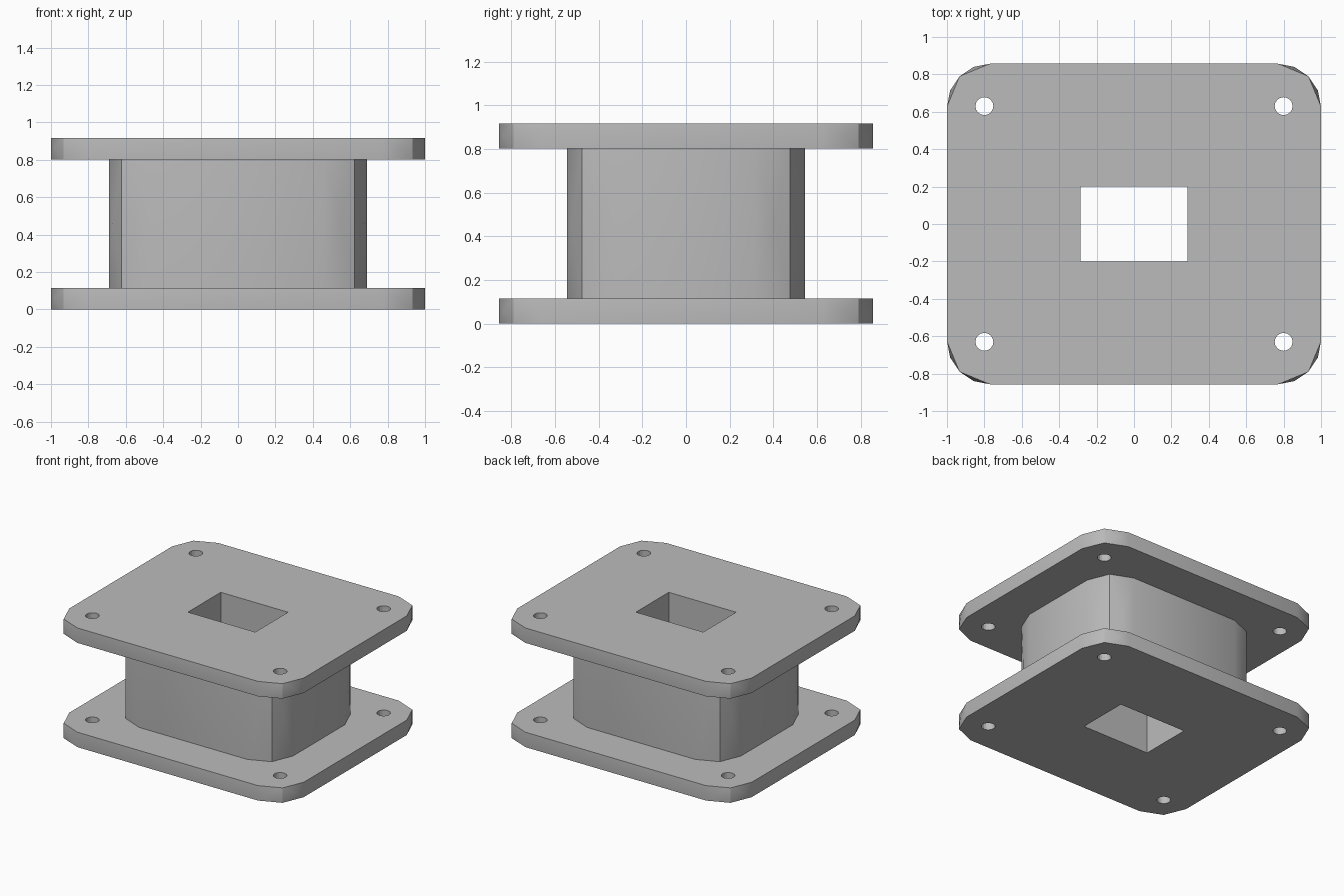
import bpy
import bmesh
from math import sin, cos, pi, radians

old = bpy.data.objects.get("Cube")
if old:
    bpy.data.objects.remove(old, do_unlink=True)

# Single grey material
grey = bpy.data.materials.new("plain grey")
grey.use_nodes = True
colour = (0.5, 0.5, 0.5, 1)
grey.diffuse_color = colour
grey.node_tree.nodes["Principled BSDF"].inputs["Base Color"].default_value = colour

RADIUS = 0.23
WINDOW = [(-0.287, -0.2), (0.287, -0.2), (0.287, 0.2), (-0.287, 0.2)]


def rounded_rectangle(hx, hy):
    """Outline whose corners are two-segment arcs."""
    points = []
    for i, (sx, sy) in enumerate([(1, 1), (-1, 1), (-1, -1), (1, -1)]):
        for step in range(3):
            a = i * pi / 2 + step * pi / 4
            points.append((sx * (hx - RADIUS) + RADIUS * cos(a),
                           sy * (hy - RADIUS) + RADIUS * sin(a)))
    return points


def circle(cx, cy, r, sides=16):
    return [(cx + r * cos(2 * pi * k / sides), cy + r * sin(2 * pi * k / sides))
            for k in range(sides)]


def block(name, outline, holes, z0, z1):
    """Extruded outline with through holes and bulged corner facets."""
    bm = bmesh.new()
    cap_edges = ([], [])
    corner_walls = []
    for loop in [outline] + holes:
        rings = [[bm.verts.new((x, y, z)) for x, y in loop] for z in (z0, z1)]
        n = len(loop)
        for i in range(n):
            j = (i + 1) % n
            wall = bm.faces.new((rings[0][i], rings[0][j], rings[1][j], rings[1][i]))
            if loop is outline and i % 3 != 2:
                corner_walls.append(wall)
            for ring, edges in zip(rings, cap_edges):
                edges.append(bm.edges.get((ring[i], ring[j])))
    for edges in cap_edges:
        bmesh.ops.triangle_fill(bm, edges=edges, use_beauty=True)
    bmesh.ops.recalc_face_normals(bm, faces=bm.faces[:])
    bmesh.ops.poke(bm, faces=corner_walls, offset=RADIUS * (1 - cos(pi / 8)))

    mesh = bpy.data.meshes.new(name)
    bm.to_mesh(mesh)
    bm.free()
    mesh.materials.append(grey)
    obj = bpy.data.objects.new(name, mesh)
    bpy.context.scene.collection.objects.link(obj)
    return obj


# Two flanges with a window and four bolt holes, joined by a hollow core
bolt_holes = [circle(sx * 0.8, sy * 0.63, 0.048) for sx in (-1, 1) for sy in (-1, 1)]
flange = rounded_rectangle(1.0, 0.857)
parts = [
    block("bottom_flange", flange, [WINDOW] + bolt_holes, 0, 0.115),
    block("core", rounded_rectangle(0.69, 0.545), [WINDOW], 0.115, 0.803),
    block("top_flange", flange, [WINDOW] + bolt_holes, 0.803, 0.918),
]

# Soft shading, with edges kept crisp at corners
bpy.ops.object.select_all(action='DESELECT')
for part in parts:
    part.select_set(True)
bpy.context.view_layer.objects.active = parts[0]
bpy.ops.object.shade_smooth_by_angle(angle=radians(21))
